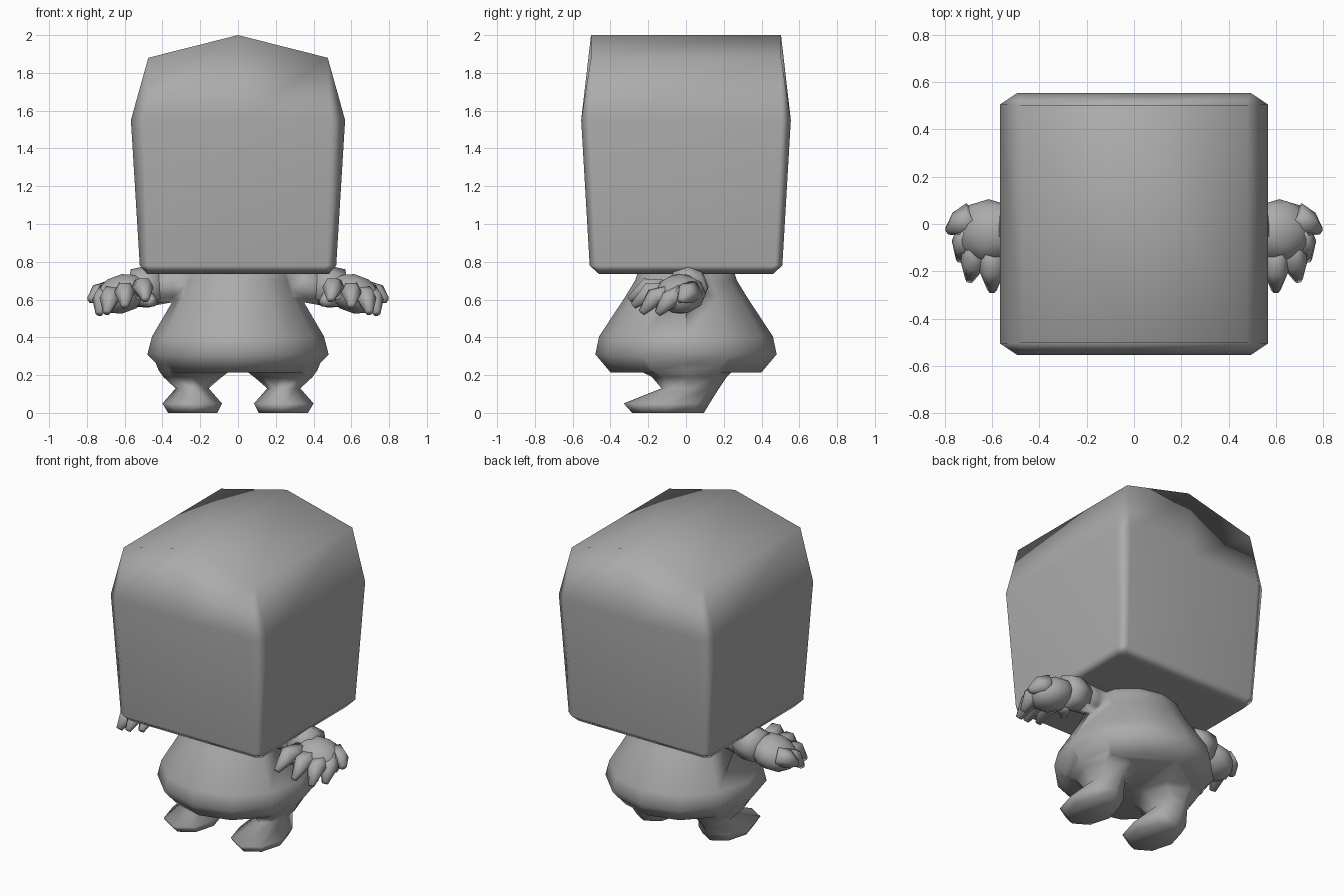
import bpy, bmesh, math
from mathutils import Vector

cube = bpy.data.objects.get("Cube")
if cube:
    bpy.data.objects.remove(cube, do_unlink=True)

GREY = (0.41, 0.41, 0.41, 1.0)
mat = bpy.data.materials.new("mid grey")
mat.use_nodes = True
mat.diffuse_color = GREY
mat.node_tree.nodes["Principled BSDF"].inputs["Base Color"].default_value = GREY


def finish(bm, name):
    """Clean the mesh, shade it smooth and link it as an object."""
    bmesh.ops.remove_doubles(bm, verts=bm.verts[:], dist=0.0005)
    bmesh.ops.recalc_face_normals(bm, faces=bm.faces[:])
    for f in bm.faces:
        f.smooth = True
    me = bpy.data.meshes.new(name)
    bm.to_mesh(me)
    bm.free()
    me.materials.append(mat)
    ob = bpy.data.objects.new(name, me)
    bpy.context.collection.objects.link(ob)
    return ob


def bridge(bm, rings):
    """Skin a list of vertex rings with quads."""
    loops = [[bm.verts.new(p) for p in r] for r in rings]
    n = len(loops[0])
    for a, b in zip(loops, loops[1:]):
        for i in range(n):
            j = (i + 1) % n
            bm.faces.new((a[i], a[j], b[j], b[i]))
    return loops


def loft(name, rings):
    bm = bmesh.new()
    loops = bridge(bm, rings)
    bm.faces.new(loops[0])
    bm.faces.new(loops[-1])
    return finish(bm, name)


def ellipse(cx, cy, rx, ry, z, n):
    return [(cx + rx * math.cos(2 * math.pi * i / n),
             cy + ry * math.sin(2 * math.pi * i / n), z) for i in range(n)]


def tube(name, points, radii, sides=8):
    """Tapered tube along a short path."""
    pts = [Vector(p) for p in points]
    rings = []
    for i, p in enumerate(pts):
        d = pts[min(i + 1, len(pts) - 1)] - pts[max(i - 1, 0)]
        q = d.to_track_quat('Z', 'Y')
        rings.append([p + q @ Vector(v) for v in
                      ellipse(0, 0, radii[i], radii[i], 0, sides)])
    return loft(name, rings)


# Head: chamfered box that swells upward and closes with a shallow gable
def head_ring(hx, hy, cx, cy, z, zmid):
    return [(hx, -hy + cy, z), (hx, hy - cy, z), (hx - cx, hy, z), (0, hy, zmid),
            (-hx + cx, hy, z), (-hx, hy - cy, z), (-hx, -hy + cy, z),
            (-hx + cx, -hy, z), (0, -hy, zmid), (hx - cx, -hy, z)]


bm = bmesh.new()
loops = bridge(bm, [
    head_ring(0.48, 0.46, 0.03, 0.03, 0.735, 0.735),
    head_ring(0.52, 0.51, 0.05, 0.04, 0.78, 0.78),
    head_ring(0.567, 0.555, 0.075, 0.05, 1.55, 1.55),
    head_ring(0.475, 0.503, 0, 0, 1.88, 2.0)])
top = loops[-1]
bm.faces.new(loops[0])
bm.faces.new((top[9], top[1], top[3], top[8]))
bm.faces.new((top[8], top[3], top[4], top[6]))
head = finish(bm, "head")
# Large faces stay flat, shading turns at the narrow chamfers
head.modifiers.new("flat_faces", 'WEIGHTED_NORMAL').weight = 50

# Body: pear shape, wide at the hips and narrow at the neck
BODY = [(0.215, 0.39, 0.40), (0.31, 0.48, 0.48), (0.405, 0.455, 0.46),
        (0.61, 0.335, 0.325), (0.70, 0.30, 0.27), (0.76, 0.28, 0.25)]
body = loft("body", [ellipse(0, 0, rx, ry, z, 12) for z, rx, ry in BODY])

# Leg rings: height, inner x, outer x, front y, back y
LEG = [(0.0, 0.11, 0.37, -0.285, 0.095), (0.05, 0.085, 0.40, -0.33, 0.125),
       (0.13, 0.155, 0.33, -0.13, 0.175), (0.19, 0.085, 0.395, -0.18, 0.215),
       (0.225, 0.04, 0.42, -0.25, 0.25), (0.30, 0.02, 0.45, -0.31, 0.29)]

# Fingers: base, knuckle and tip
FINGERS = [((0.52, -0.08, 0.65), (0.50, -0.21, 0.665), (0.49, -0.30, 0.60)),
           ((0.60, -0.08, 0.64), (0.60, -0.20, 0.64), (0.60, -0.28, 0.565)),
           ((0.66, -0.06, 0.63), (0.68, -0.17, 0.61), (0.695, -0.235, 0.53)),
           ((0.69, -0.03, 0.63), (0.72, -0.09, 0.60), (0.735, -0.15, 0.525))]

limbs = []
for side, s in (("left", 1), ("right", -1)):
    def flip(points):
        return [(s * x, y, z) for x, y, z in points]

    # Leg with foot, and upper arm
    limbs.append(loft(side + "_leg", [
        flip(ellipse((a + b) / 2, (f + k) / 2, (b - a) / 2, (k - f) / 2, z, 8))
        for z, a, b, f, k in LEG]))
    limbs.append(tube(side + "_arm", flip([(0.15, 0, 0.67), (0.34, 0, 0.677),
                                           (0.47, 0.01, 0.66)]),
                      [0.085, 0.09, 0.095]))

    # Cuff
    tube(side + "_cuff", flip([(0.41, 0.005, 0.672), (0.48, 0.01, 0.668),
                               (0.56, 0.015, 0.66)]), [0.095, 0.11, 0.10])

    # Palm
    bm = bmesh.new()
    bmesh.ops.create_icosphere(bm, subdivisions=2, radius=1)
    for v in bm.verts:
        v.co = (s * (0.615 + 0.145 * v.co.x), -0.03 + 0.135 * v.co.y,
                0.63 - 0.025 * v.co.x + 0.105 * v.co.z)
    finish(bm, side + "_palm")

    # Curled fingers, outer knuckle and thumb
    for i, path in enumerate(FINGERS):
        tube(f"{side}_finger_{i + 1}", flip(path), [0.06, 0.054, 0.02], 6)
    tube(side + "_outer_knuckle",
         flip([(0.68, 0.03, 0.64), (0.74, 0.0, 0.63), (0.785, -0.03, 0.595)]),
         [0.065, 0.055, 0.02], 6)
    tube(side + "_thumb",
         flip([(0.53, -0.02, 0.61), (0.48, -0.07, 0.605), (0.45, -0.12, 0.585)]),
         [0.055, 0.05, 0.025], 6)

# Join the limbs to the body as one continuous skin
for limb in limbs:
    mod = body.modifiers.new(limb.name, 'BOOLEAN')
    mod.operation, mod.solver, mod.object = 'UNION', 'EXACT', limb
deps = bpy.context.evaluated_depsgraph_get()
skin = bpy.data.meshes.new_from_object(body.evaluated_get(deps))
body.modifiers.clear()
body.data = skin
for limb in limbs:
    bpy.data.objects.remove(limb, do_unlink=True)
skin.polygons.foreach_set("use_smooth", [True] * len(skin.polygons))
